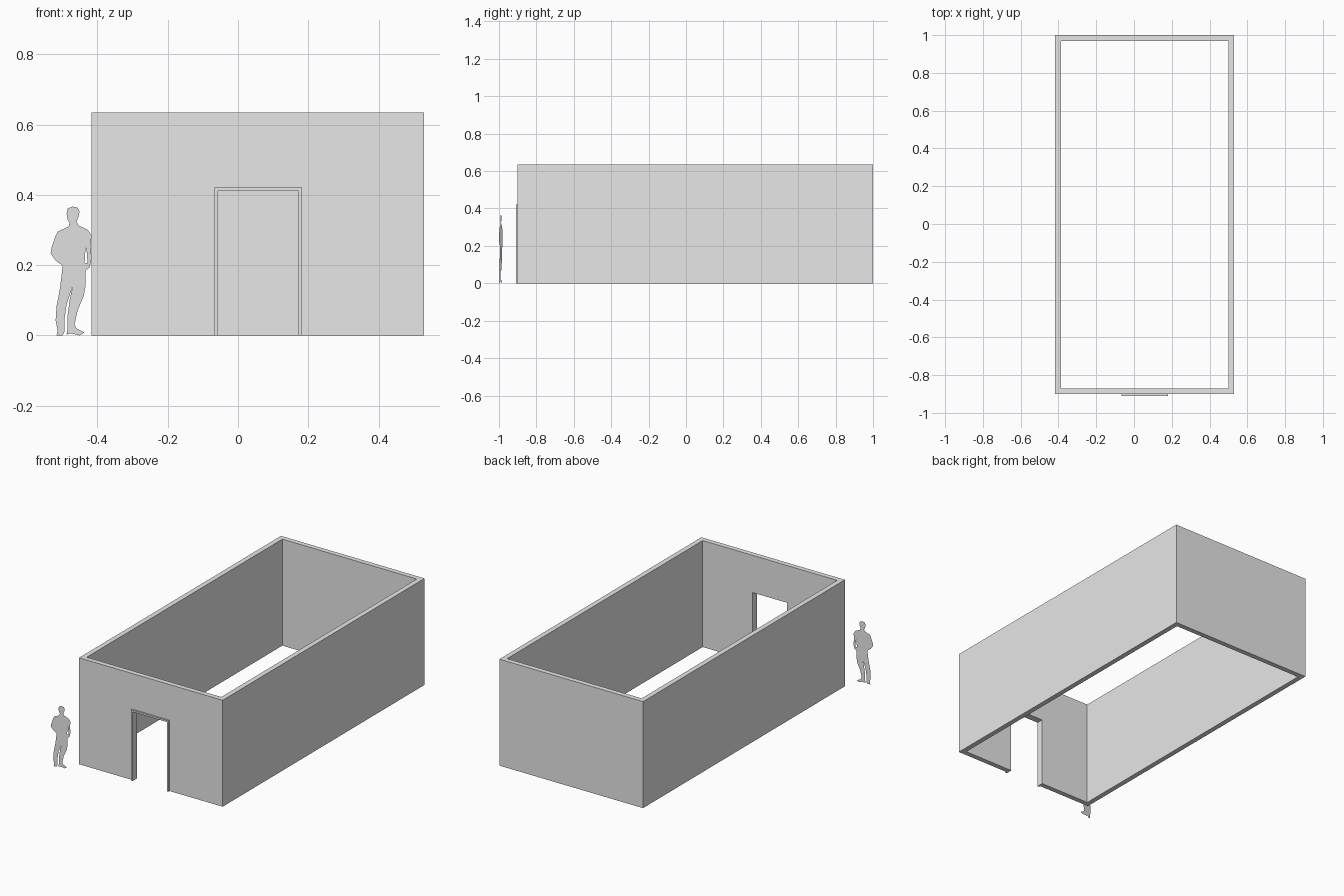
import bpy
import bmesh
from mathutils import Vector

if "Cube" in bpy.data.objects:
    bpy.data.objects.remove(bpy.data.objects["Cube"], do_unlink=True)

grey = bpy.data.materials.new("plain grey")
grey.use_nodes = True
grey.diffuse_color = (0.8, 0.8, 0.8, 1)
grey.node_tree.nodes["Principled BSDF"].inputs["Base Color"].default_value = (0.8, 0.8, 0.8, 1)


def add_object(name, bm):
    mesh = bpy.data.meshes.new(name)
    bm.to_mesh(mesh)
    bm.free()
    mesh.materials.append(grey)
    obj = bpy.data.objects.new(name, mesh)
    bpy.context.collection.objects.link(obj)
    return obj


def prism(name, outline, start, depth):
    """Extrude an x-z outline along y."""
    bm = bmesh.new()
    face = bm.faces.new([bm.verts.new((x, start, z)) for x, z in outline])
    result = bmesh.ops.extrude_face_region(bm, geom=[face])
    moved = [v for v in result["geom"] if isinstance(v, bmesh.types.BMVert)]
    bmesh.ops.translate(bm, verts=moved, vec=(0, depth, 0))
    bmesh.ops.recalc_face_normals(bm, faces=bm.faces[:])
    return add_object(name, bm)


def rectangle(left, right, bottom, top):
    return [(left, bottom), (right, bottom), (right, top), (left, top)]


def cut(target, cutter):
    """Subtract the cutter, bake the result and discard the cutter."""
    mod = target.modifiers.new("opening", 'BOOLEAN')
    mod.operation = 'DIFFERENCE'
    mod.solver = 'EXACT'
    mod.object = cutter
    cutter.hide_render = True
    bpy.context.view_layer.update()
    graph = bpy.context.evaluated_depsgraph_get()
    baked = bpy.data.meshes.new_from_object(target.evaluated_get(graph))
    target.modifiers.clear()
    target.data = baked
    bpy.data.objects.remove(cutter, do_unlink=True)


# Room dimensions
left, right, front, back, height = -0.417, 0.529, -0.9, 1.0, 0.634
wall = 0.03
door_left, door_right, door_top = -0.057, 0.17, 0.412
trim = 0.01

# Four walls, open above and below, with a doorway in the front
walls = prism("walls", rectangle(left, right, 0, height), front, back - front)
room = rectangle(left + wall, right - wall, -1, 1)
cut(walls, prism("room_cutter", room, front + wall, back - front - 2 * wall))
doorway = rectangle(door_left, door_right, -1, door_top)
cut(walls, prism("door_cutter", doorway, front - wall, 3 * wall))

# Raised casing around the doorway
casing = [(door_left - trim, 0), (door_left - trim, door_top + trim),
          (door_right + trim, door_top + trim), (door_right + trim, 0),
          (door_right, 0), (door_right, door_top),
          (door_left, door_top), (door_left, 0)]
prism("door_casing", casing, front - trim, trim)

# Flat standing figure: outline in millimetre-like steps from its left heel
body = [
    (22, 129), (17, 127), (16, 122), (17, 116), (19, 113), (18, 109),
    (7, 104), (5, 100), (1, 88), (0, 82), (5, 75), (12, 70), (11, 60),
    (9, 45), (6, 30), (5, 15), (7, 5), (6, 0), (12, 0), (14, 4), (14, 17),
    (16, 31), (22, 49), (19, 35), (17, 20), (17, 8), (16, 1), (21, 2),
    (29, 0), (34, 3), (26, 7), (24, 11), (27, 25), (33, 39), (35, 50),
    (35, 65), (39, 68), (41, 77), (40, 90), (41, 100), (37, 106),
    (28, 110), (26, 114), (28, 119), (29, 124), (27, 128)]
arm_gap = [(35, 88), (36, 86), (37, 72), (34, 73)]

bm = bmesh.new()
step = 1 / 352
corner = Vector((-0.533, -1, 0))
across = Vector((1, 0.16, 0)) * step
up = Vector((0, 0, step))
edges = []
for loop in (body, arm_gap):
    verts = [bm.verts.new(corner + across * u + up * v) for u, v in loop]
    edges += [bm.edges.new((a, b)) for a, b in zip(verts, verts[1:] + verts[:1])]
bmesh.ops.triangle_fill(bm, use_beauty=True, use_dissolve=False, edges=edges,
                        normal=(0.16, -1, 0))
add_object("standing_figure", bm)
